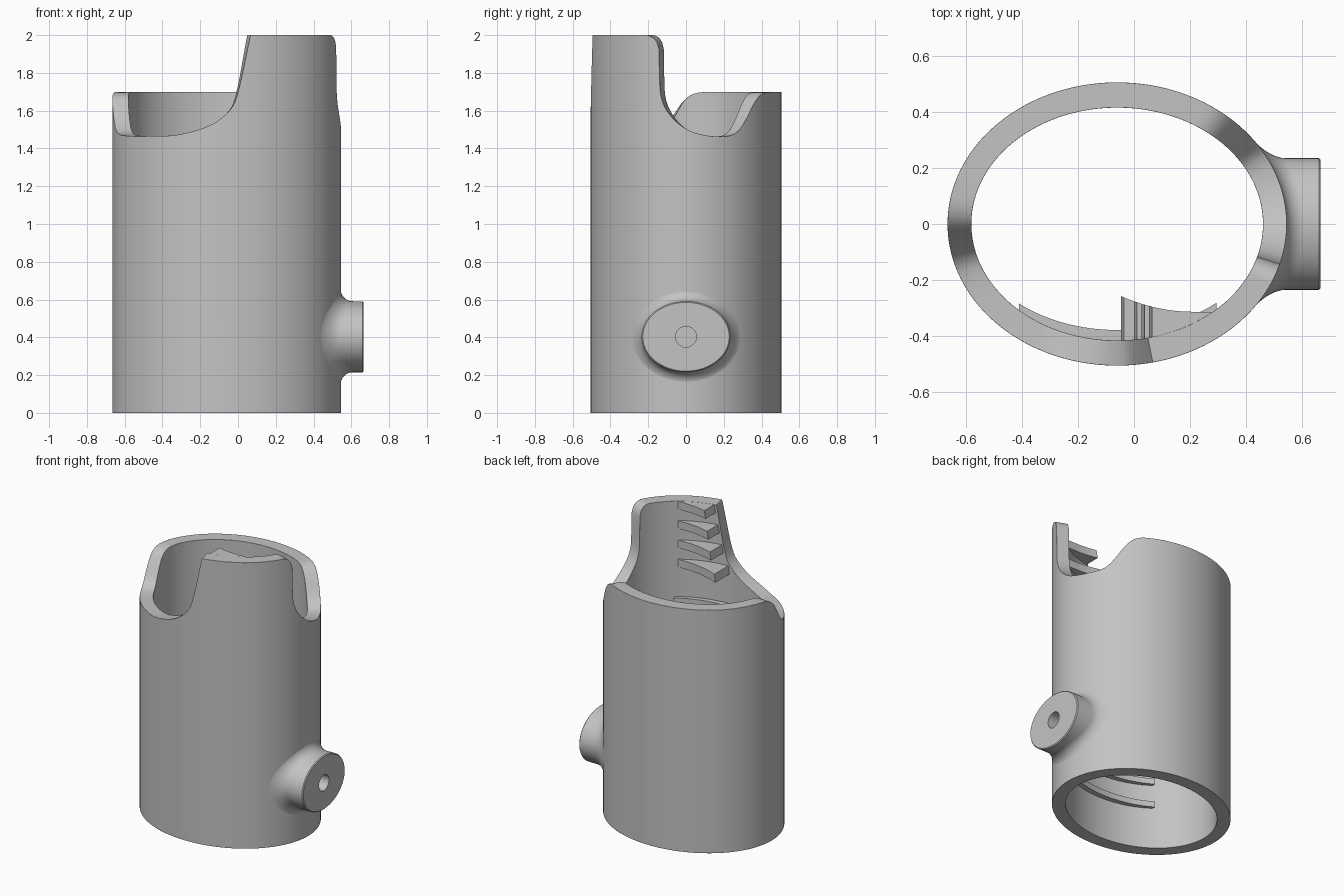
import bpy, bmesh, math
from math import sin, cos, pi, sqrt

cube = bpy.data.objects.get("Cube")
if cube:
    bpy.data.objects.remove(cube, do_unlink=True)

CX = -0.06                    # tube axis
OUT_A, OUT_B = 0.605, 0.505   # outer ellipse
IN_A, IN_B = 0.52, 0.415      # inner ellipse

grey = bpy.data.materials.new("plain grey")
grey.use_nodes = True
COLOUR = (0.55, 0.55, 0.55, 1)
grey.diffuse_color = COLOUR
grey.node_tree.nodes["Principled BSDF"].inputs["Base Color"].default_value = COLOUR


def finish(name, bm, bevel=0):
    bmesh.ops.recalc_face_normals(bm, faces=bm.faces)
    mesh = bpy.data.meshes.new(name)
    bm.to_mesh(mesh)
    bm.free()
    ob = bpy.data.objects.new(name, mesh)
    bpy.context.collection.objects.link(ob)
    mesh.materials.append(grey)
    bpy.ops.object.select_all(action="DESELECT")
    ob.select_set(True)
    bpy.context.view_layer.objects.active = ob
    bpy.ops.object.shade_smooth_by_angle(angle=math.radians(35))
    if bevel:
        mod = ob.modifiers.new("soft edges", "BEVEL")
        mod.width, mod.segments = bevel, 2
        mod.limit_method, mod.angle_limit = "ANGLE", math.radians(60)
    return ob


def bridge(bm, r1, r2, closed=True):
    n = len(r1)
    for i in range(n if closed else n - 1):
        j = (i + 1) % n
        bm.faces.new((r1[i], r1[j], r2[j], r2[i]))


def on_ellipse(a, b, t):
    return CX + a * cos(t), b * sin(t)


# Rim height around the tube: (angle, z) control points, rounded by corner cutting
rim = [(-3.55, 1.7), (-3.45, 1.7), (-3.25, 1.695), (-3.12, 1.66), (-3.0, 1.57),
       (-2.88, 1.485), (-2.7, 1.465), (-2.2, 1.465), (-2.0, 1.47), (-1.72, 1.515),
       (-1.55, 1.59), (-1.475, 1.67), (-1.362, 2), (-1.355, 2), (-0.62, 2),
       (-0.29, 2), (-0.282, 1.8), (-0.273, 1.66), (-0.16, 1.565), (0, 1.5),
       (0.14, 1.475), (0.3, 1.462), (0.5, 1.465), (0.6, 1.5), (0.69, 1.56),
       (0.79, 1.64), (0.9, 1.69), (1.05, 1.7), (2 * pi - 3.55, 1.7)]


def mix(p, q, f):
    return tuple(u + (v - u) * f for u, v in zip(p, q))


for _ in range(2):
    cut = [rim[0]]
    for p, q in zip(rim, rim[1:]):
        cut += [mix(p, q, 0.25), mix(p, q, 0.75)]
    rim = cut + [rim[-1]]
columns = []
for p, q in zip(rim, rim[1:]):
    steps = max(1, math.ceil((q[0] - p[0]) / 0.04))
    columns += [mix(p, q, k / steps) for k in range(steps)]

# Tube wall
bm = bmesh.new()
rings = []
for a, b, top in ((OUT_A, OUT_B, 0), (OUT_A, OUT_B, 1), (IN_A, IN_B, 1), (IN_A, IN_B, 0)):
    rings.append([bm.verts.new((*on_ellipse(a, b, t), z * top)) for t, z in columns])
for k in range(4):
    bridge(bm, rings[k], rings[(k + 1) % 4])
finish("tube_wall", bm, 0.007)

# Side boss with a fillet against the wall and a blind hole
BZ, BY, BH, FACE_X, FILLET, HOLE = 0.403, 0.235, 0.188, 0.665, 0.065, 0.055
N = 64


def wall_x(y):
    return CX + OUT_A * sqrt(1 - (y / OUT_B) ** 2)


def boss_ring(bm, ry, rz, x_of_y):
    ring = []
    for i in range(N):
        y, z = ry * cos(2 * pi * i / N), rz * sin(2 * pi * i / N)
        ring.append(bm.verts.new((x_of_y(y), y, BZ + z)))
    return ring


bm = bmesh.new()
rings = [boss_ring(bm, HOLE, HOLE, lambda y: FACE_X - 0.1),
         boss_ring(bm, HOLE, HOLE, lambda y: FACE_X),
         boss_ring(bm, BY - 0.006, BH - 0.006, lambda y: FACE_X),
         boss_ring(bm, BY, BH, lambda y: FACE_X - 0.006)]
for k in range(9):
    a = k / 8 * pi / 2
    off, lift = FILLET * (1 - cos(a)), FILLET * (1 - sin(a)) - 0.002
    rings.append(boss_ring(bm, BY + off, BH + off,
                           lambda y: min(wall_x(y) + lift, FACE_X - 0.01)))
bm.faces.new(rings[0])
for r1, r2 in zip(rings, rings[1:]):
    bridge(bm, r1, r2)
finish("side_boss", bm)


# Ribs on the inside of the front wall
def rib(name, z0, z1, x_left, x_right, inner_y, n=24):
    bm = bmesh.new()
    loops = [[], [], [], []]
    for i in range(n + 1):
        for k, (z, back) in enumerate(((z0, 1), (z1, 1), (z1, 0), (z0, 0))):
            x = x_left(z) + (x_right - x_left(z)) * i / n
            root = -(IN_B + 0.02) * sqrt(1 - ((x - CX) / (IN_A + 0.02)) ** 2)
            loops[k].append(bm.verts.new((x, root if back else inner_y(x), z)))
    for k in range(4):
        bridge(bm, loops[k], loops[(k + 1) % 4], closed=False)
    for end in (0, -1):
        bm.faces.new([loop[end] for loop in loops])
    finish(name, bm)


def tab_edge(z):
    return 0.065 - (2 - z) * 0.2 - (0.02 if z < 1.62 else 0)


# Hooked ribs on the raised tab, deeper toward the slanted edge
for k in range(4):
    top = 1.999 - 0.135 * k
    rib(f"tab_rib_{k + 1}", top - 0.055, top, tab_edge, 0.31,
        lambda x: -0.313 + 0.85 * max(0, 0.21 - x) ** 2)

# Long shallow ribs further down
for k in range(7):
    z = 0.29 + 0.167 * k
    rib(f"lower_rib_{k + 1}", z, z + 0.04, lambda z: -0.41, 0.295,
        lambda x: -0.378 * sqrt(1 - ((x - CX) / 0.53) ** 2))
